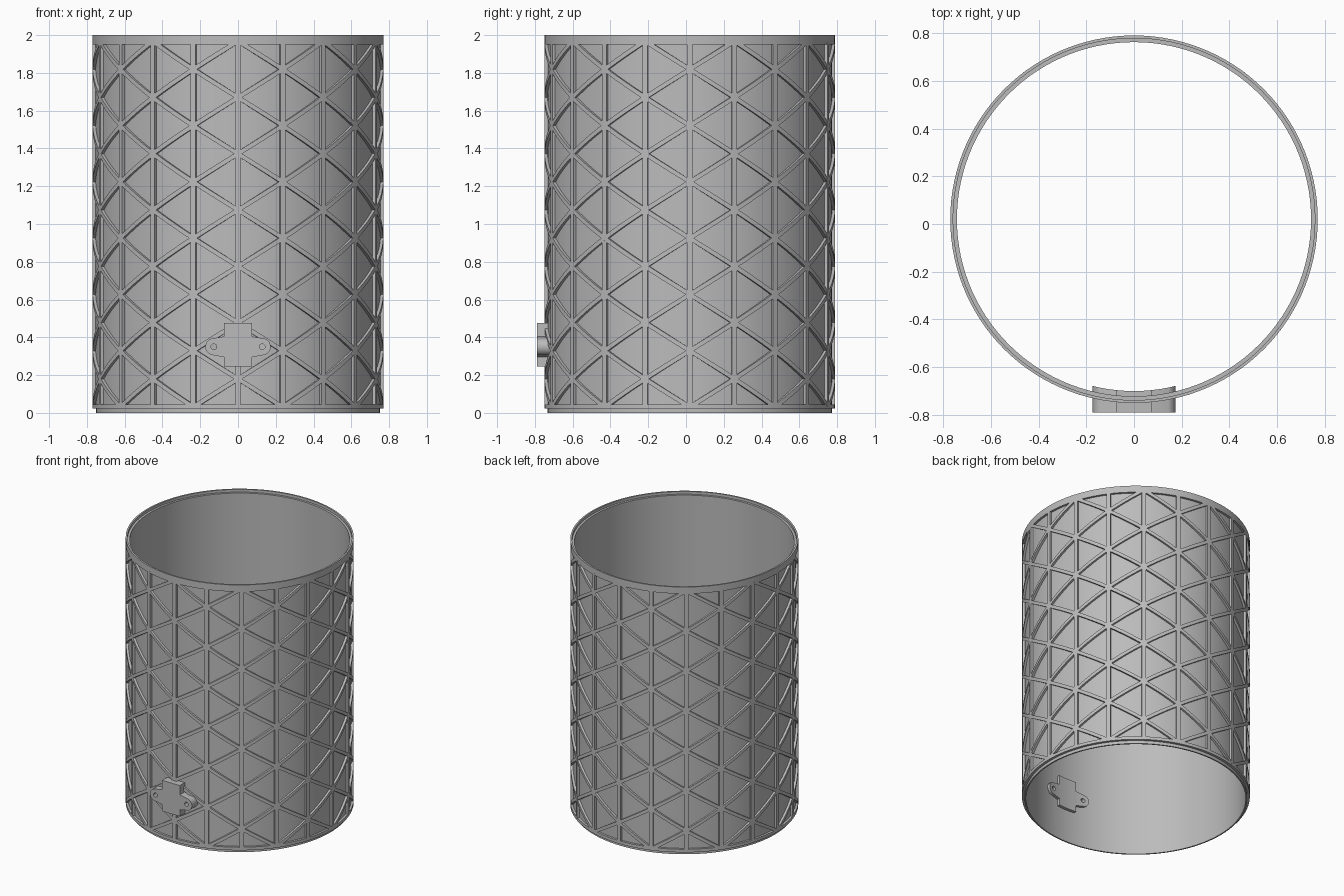
import bpy, bmesh, math

cube = bpy.data.objects.get("Cube")
if cube:
    bpy.data.objects.remove(cube, do_unlink=True)

CY = 0.02                 # tube axis offset, the bracket sticks out in front
R_OUT, R_FLOOR, R_IN = 0.77, 0.754, 0.742
SIDES, COLUMNS = 120, 20
COL = 2 * math.pi / COLUMNS
RISE = 0.149              # height gained by a diagonal per column
Z_LOW, Z_HIGH = 0.035, 1.96

grey = bpy.data.materials.new("plain grey")
grey.use_nodes = True
grey.diffuse_color = (0.5, 0.5, 0.5, 1)
grey.node_tree.nodes["Principled BSDF"].inputs["Base Color"].default_value = (0.5, 0.5, 0.5, 1)


def polar(r, a, z):
    """Point on the tube; angle 0 is the front, growing towards +x."""
    return (r * math.sin(a), CY - r * math.cos(a), z)


def finish(bm, name):
    bmesh.ops.recalc_face_normals(bm, faces=bm.faces)
    mesh = bpy.data.meshes.new(name)
    bm.to_mesh(mesh)
    bm.free()
    mesh.materials.append(grey)
    obj = bpy.data.objects.new(name, mesh)
    bpy.context.collection.objects.link(obj)
    return obj


def select(obj):
    bpy.ops.object.select_all(action='DESELECT')
    obj.select_set(True)
    bpy.context.view_layer.objects.active = obj


def cut(obj, cutter):
    mod = obj.modifiers.new("cut", 'BOOLEAN')
    mod.operation, mod.solver, mod.object = 'DIFFERENCE', 'EXACT', cutter
    select(obj)
    bpy.ops.object.modifier_apply(modifier=mod.name)


def cylinder(name, radius, depth, location, rotation=(0, 0, 0), sides=24):
    bpy.ops.mesh.primitive_cylinder_add(vertices=sides, radius=radius, depth=depth,
                                        location=location, rotation=rotation)
    obj = bpy.context.object
    obj.name = name
    obj.hide_render = True
    obj.data.materials.append(grey)
    return obj


def bridge(bm, rings, loop):
    """Skin consecutive rings of vertices with quads."""
    pairs = list(zip(rings, rings[1:] + rings[:1])) if loop else list(zip(rings, rings[1:]))
    for p, q in pairs:
        n = len(p)
        for i in range(n):
            j = (i + 1) % n
            bm.faces.new((p[i], p[j], q[j], q[i]))
    if not loop:
        bm.faces.new(rings[0])
        bm.faces.new(rings[-1])


# Tube wall: bottom lip, recessed skin between two rims, socket in the top rim
profile = [(R_IN, 0), (0.752, 0), (0.752, 0.022), (R_OUT, 0.022), (R_OUT, 0.045),
           (R_FLOOR, 0.045), (R_FLOOR, 1.95), (R_OUT, 1.95), (R_OUT, 2),
           (0.758, 2), (0.758, 1.98), (R_IN, 1.98)]
bm = bmesh.new()
rings = [[bm.verts.new(polar(r, 2 * math.pi * k / SIDES, z)) for r, z in profile]
         for k in range(SIDES)]
bridge(bm, rings, True)
tube = finish(bm, "tube_wall")

# Vertical ribs
bm = bmesh.new()
half = 0.014 / R_OUT
for c in range(COLUMNS):
    rings = [[bm.verts.new(polar(r, c * COL + s * half, z))
              for r, s in ((R_FLOOR - 0.004, -1), (R_OUT, -1), (R_OUT, 1), (R_FLOOR - 0.004, 1))]
             for z in (Z_LOW, Z_HIGH)]
    bridge(bm, rings, False)
vertical_ribs = finish(bm, "vertical_ribs")


# Diagonal ribs, crossing at every second node height on each column
def diagonal(bm, a0, z0, z1, steps=6, half_height=0.0135):
    rings = []
    for k in range(steps + 1):
        t = k / steps
        z = z0 + (z1 - z0) * t
        low, high = max(z - half_height, Z_LOW), min(z + half_height, Z_HIGH)
        if high - low > 0.001:
            rings.append([bm.verts.new(polar(r, a0 + COL * t, h))
                          for r, h in ((R_FLOOR - 0.004, low), (R_OUT, low),
                                       (R_OUT, high), (R_FLOOR - 0.004, high))])
    if len(rings) > 1:
        bridge(bm, rings, False)


bm = bmesh.new()
for c in range(COLUMNS):
    for m in range(-1, 8):
        node = 0.18 + 2 * RISE * m + (RISE if c % 2 else 0)
        for direction in (-1, 1):
            diagonal(bm, c * COL, node, node + direction * RISE)
diagonal_ribs = finish(bm, "diagonal_ribs")

# Bracket: cross-shaped block with rounded ears, passing through the wall
EAR_X, EAR_Z, EAR_R = 0.128, 0.35, 0.045
side = [(0.073, 0.475), (0.073, 0.405)]
for k in range(13):
    a = math.radians(70 - 140 * k / 12)
    side.append((EAR_X + EAR_R * math.cos(a), EAR_Z + EAR_R * math.sin(a)))
side += [(0.073, 0.295), (0.073, 0.245)]
outline = side + [(-x, z) for x, z in reversed(side)]
bm = bmesh.new()
rings = [[bm.verts.new((x, y, z)) for x, z in outline] for y in (-0.79, -0.64)]
bridge(bm, rings, False)
bracket = finish(bm, "cable_bracket")

# Hollow the bracket back to the tube curve and drill the screw holes
core = cylinder("core_cutter", 0.72, 1, (0, CY, EAR_Z), sides=SIDES)
cut(bracket, core)
bpy.data.objects.remove(core, do_unlink=True)
for s in (-1, 1):
    drill = cylinder("drill_cutter", 0.015, 0.4, (s * EAR_X, -0.75, EAR_Z), (math.pi / 2, 0, 0))
    for part in (bracket, tube):
        cut(part, drill)
    bpy.data.objects.remove(drill, do_unlink=True)

for obj in (tube, vertical_ribs, diagonal_ribs, bracket):
    select(obj)
    bpy.ops.object.shade_smooth_by_angle(angle=math.radians(30))
